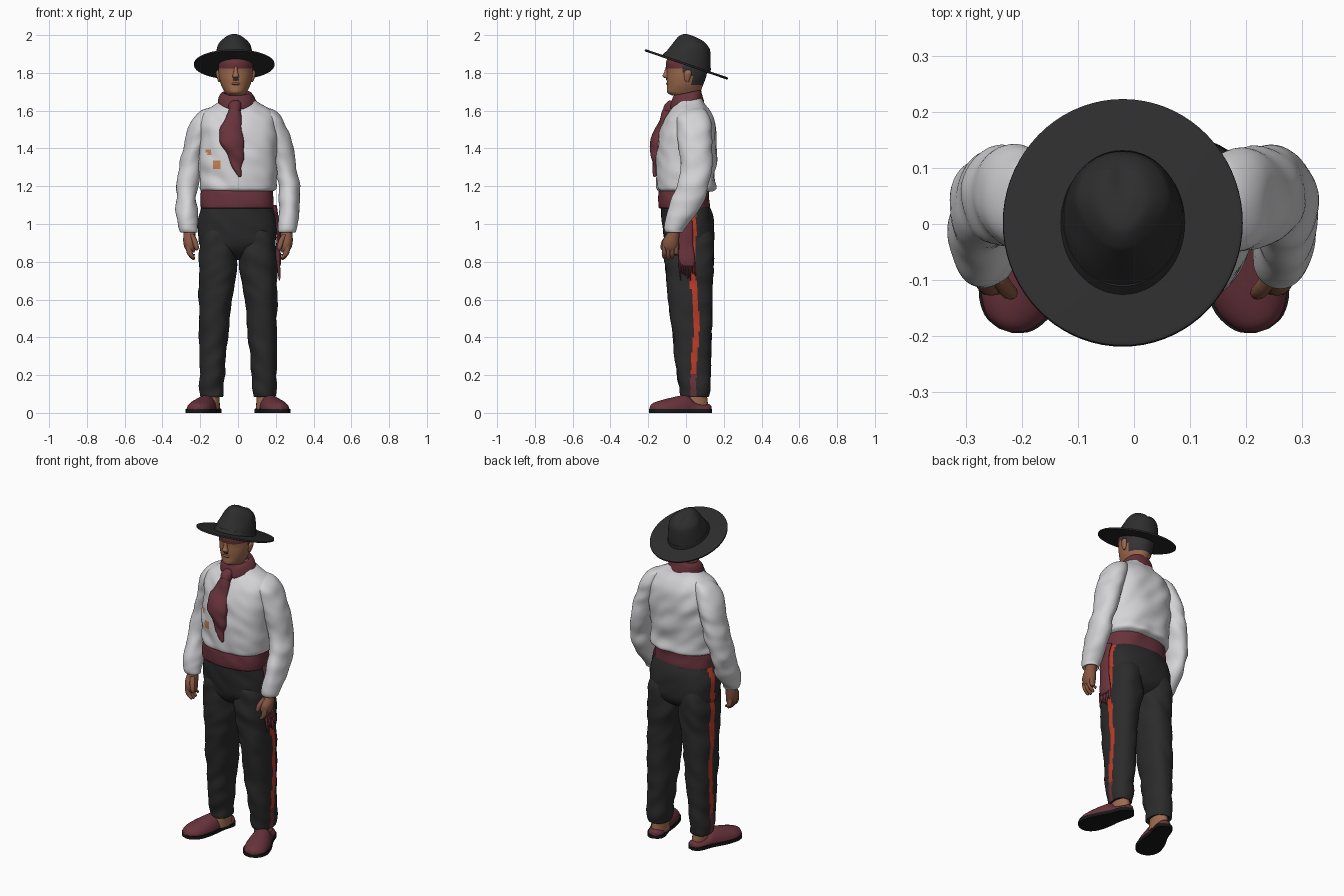
import bpy, bmesh, math
from mathutils import Vector, Matrix, noise


def material(name, r, g, b):
    m = bpy.data.materials.new(name)
    m.diffuse_color = (r, g, b, 1)
    return m


WHITE = material("shirt_white", 0.66, 0.66, 0.68)
BLACK = material("trouser_black", 0.024, 0.024, 0.025)
FELT = material("hat_felt", 0.026, 0.026, 0.027)
MAROON = material("maroon_cloth", 0.14, 0.033, 0.045)
SKIN = material("skin", 0.34, 0.145, 0.075)
HAND = material("hand_skin", 0.24, 0.095, 0.055)
RED = material("stripe_red", 0.5, 0.045, 0.022)
HAIR = material("hair_grey", 0.035, 0.032, 0.032)
SOLE = material("sole_black", 0.009, 0.009, 0.009)
PATCH = material("patch_orange", 0.55, 0.22, 0.09)


def skin(name, rings, mats, rule=None, angle=50):
    """Bridge rings of points, cap both ends, colour faces by rule."""
    bm = bmesh.new()
    vs = [[bm.verts.new(p) for p in r] for r in rings]
    n = len(vs[0])
    for a, b in zip(vs, vs[1:]):
        for i in range(n):
            j = (i + 1) % n
            bm.faces.new((a[i], a[j], b[j], b[i]))
    bm.faces.new(vs[0][::-1])
    bm.faces.new(vs[-1])
    bmesh.ops.recalc_face_normals(bm, faces=bm.faces)
    if rule:
        for f in bm.faces:
            f.material_index = rule(f.calc_center_median())
    me = bpy.data.meshes.new(name)
    bm.to_mesh(me)
    bm.free()
    for m in mats:
        me.materials.append(m)
    me.shade_smooth()
    me.set_sharp_from_angle(angle=math.radians(angle))
    ob = bpy.data.objects.new(name, me)
    bpy.context.collection.objects.link(ob)
    return ob


def smooth_rows(rows, sub):
    """Catmull-Rom interpolation between key rows."""
    out = []
    for i in range(len(rows) - 1):
        p = [rows[max(i - 1, 0)], rows[i], rows[i + 1], rows[min(i + 2, len(rows) - 1)]]
        for k in range(sub):
            t = k / sub
            out.append([0.5 * (2 * b + (c - a) * t + (2 * a - 5 * b + 4 * c - d) * t * t
                               + (3 * b - a - 3 * c + d) * t ** 3) for a, b, c, d in zip(*p)])
    return out + [list(rows[-1])]


def loft(name, rows, *mats, rule=None, n=48, sub=5, e=2.0, wrinkle=0, tilt=0, side=1, angle=50):
    """Rows are (z, centre x, y front, y back, half width)."""
    rings = []
    for z, cx, y0, y1, rx in smooth_rows(rows, sub):
        ring, cy, ry = [], (y0 + y1) / 2, (y1 - y0) / 2
        for i in range(n):
            a = 2 * math.pi * i / n
            c, s = math.cos(a), math.sin(a)
            x = math.copysign(abs(c) ** (2 / e), c) * rx
            y = math.copysign(abs(s) ** (2 / e), s) * ry
            w = wrinkle * noise.noise(Vector((9 * (x + cx * side), 9 * y, 14 * z + 8 * x * side)))
            y += cy + s * w
            ring.append((side * cx + x + c * w, y, z + tilt * y))
        rings.append(ring)
    return skin(name, rings, mats, rule, angle)


# shirt body with two small patches
def patch_rule(c):
    a = abs(c.x + 0.112) < 0.02 and abs(c.z - 1.31) < 0.018
    b = abs(c.x + 0.155) < 0.012 and abs(c.z - 1.38) < 0.01
    return int(c.y < 0 and (a or b))


loft("shirt_body", [(1.172, 0, -.14, .14, .185), (1.19, 0, -.155, .162, .203), (1.25, 0, -.156, .153, .204),
                    (1.35, 0, -.155, .158, .205), (1.45, 0, -.145, .163, .208), (1.54, 0, -.118, .15, .205),
                    (1.595, 0, -.085, .128, .18), (1.635, 0, -.06, .1, .12), (1.665, 0, -.05, .085, .08)],
     WHITE, PATCH, rule=patch_rule, n=80, sub=7, e=2.4, wrinkle=.011)


# trousers: hips, then legs, with a red stripe down each outer side, maroon at the ankle
def stripe(c):
    centre = .038 + .018 * math.exp(-((c.z - .45) / .16) ** 2)
    if abs(c.x) > .165 and abs(c.y - centre) < .0155:
        return 2 if c.z < .2 else 1
    return 0


loft("trouser_hips", [(1.10, -.004, -.13, .12, .188), (1.04, -.004, -.128, .142, .204), (.95, -.005, -.12, .15, .208),
                      (.89, -.004, -.108, .145, .2), (.85, 0, -.08, .12, .17), (.82, 0, -.035, .075, .11),
                      (.81, 0, 0, .04, .05)],
     BLACK, RED, rule=stripe, n=100, e=2.4, wrinkle=.006)
loft("sash", [(1.083, -.004, -.135, .118, .186), (1.09, -.004, -.143, .124, .194), (1.14, -.004, -.147, .122, .192),
              (1.18, -.004, -.144, .123, .188), (1.19, -.004, -.13, .11, .175)],
     MAROON, n=64, e=2.5, wrinkle=.008)

for s, tag in ((1, "left"), (-1, "right")):
    loft("trouser_leg_" + tag, [(.99, .1, -.09, .12, .08), (.92, .103, -.112, .146, .096), (.8, .105, -.111, .147, .102),
                                (.7, .112, -.104, .141, .095), (.6, .12, -.094, .139, .087), (.4, .13, -.07, .136, .076),
                                (.25, .137, -.055, .131, .068), (.13, .14, -.035, .126, .062),
                                (.085, .14, -.025, .12, .06), (.09, .14, -.01, .105, .05)],
         BLACK, RED, MAROON, rule=stripe, n=88, sub=6, e=2.3, wrinkle=.010, side=s)

    # sleeve with gathered cuff
    loft("sleeve_" + tag, [(1.617, .13, .015, .075, .02), (1.6, .15, -.02, .105, .05), (1.555, .175, -.045, .128, .064),
                           (1.48, .203, -.045, .137, .068), (1.4, .228, -.037, .14, .066), (1.3, .25, -.034, .135, .062),
                           (1.2, .27, -.052, .122, .057), (1.12, .273, -.078, .098, .055), (1.05, .27, -.1, .06, .055),
                           (1.0, .265, -.112, .015, .056), (.97, .26, -.114, -.012, .05), (.955, .258, -.105, -.02, .043),
                           (.965, .258, -.095, -.03, .035)],
         WHITE, n=48, sub=6, wrinkle=.012, side=s)

    # hand: palm, fingers, thumb
    loft("palm_" + tag, [(.99, .258, -.09, -.03, .028), (.95, .257, -.1, -.034, .031), (.91, .257, -.124, -.037, .033),
                         (.875, .253, -.127, -.042, .03), (.85, .248, -.115, -.05, .018)], HAND, n=24, side=s)
    for i in range(4):
        y = -.115 + .021 * i
        tip = (.815, .81, .815, .83)[i]
        loft(f"finger_{i + 1}_{tag}", [(.9, .26, y - .009, y + .009, .01), (.87, .26, y - .012, y + .012, .016),
                                       (.84, .253, y - .012, y + .012, .015), (tip + .01, .24, y - .01, y + .01, .012),
                                       (tip, .236, y - .004, y + .004, .004)], HAND, n=12, sub=3, side=s)
    loft("thumb_" + tag, [(.945, .245, -.105, -.075, .013), (.91, .229, -.128, -.1, .015),
                          (.875, .22, -.135, -.11, .013), (.86, .218, -.127, -.118, .004)], HAND, n=12, sub=3, side=s)

    # ankle and shoe, toes turned outwards
    loft("ankle_" + tag, [(.02, .135, -.02, .115, .04), (.06, .137, -.02, .115, .04), (.16, .139, .0, .1, .038)],
         SKIN, n=24, side=s)
    turn = Matrix.Translation((s * .137, .09, 0)) @ Matrix.Rotation(s * math.radians(18), 4, 'Z')
    upper = smooth_rows([(-.295, .008, .012), (-.28, .04, .032), (-.24, .064, .047), (-.18, .068, .062),
                         (-.12, .06, .074), (-.085, .052, .073), (-.05, .048, .04), (0, .046, .03),
                         (.03, .034, .03), (.045, .01, .02)], 4)
    rings = [[turn @ Vector((w * math.cos(a), y, .018 + max(0, math.sin(a)) * h))
              for a in [2 * math.pi * i / 28 for i in range(28)]] for y, w, h in upper]
    skin("shoe_" + tag, rings, [MAROON])
    half = [(w + .005, y) for y, w, h in upper]
    outline = half + [(-w, y) for w, y in reversed(half)]
    skin("sole_" + tag, [[turn @ Vector((x, y, z)) for x, y in outline] for z in (0, .02)], [SOLE], angle=40)

    # ear
    loft("ear_" + tag, [(1.752, .086 - s * .012, .0, .012, .004), (1.765, .088 - s * .012, -.008, .02, .009),
                        (1.8, .093 - s * .012, -.01, .03, .012), (1.815, .092 - s * .012, .0, .022, .005)],
         SKIN, n=14, side=s)

# sash tail with fringe on one hip
loft("sash_tail", [(1.1, .19, -.035, .03, .012), (1.0, .21, -.04, .035, .012), (.88, .212, -.04, .042, .013),
                   (.79, .213, -.038, .045, .013), (.775, .213, -.03, .04, .006)], MAROON, n=32, wrinkle=.008)
for i in range(7):
    y = -.034 + .013 * i
    loft(f"fringe_{i + 1}", [(.8, .213, y - .007, y + .007, .008), (.75, .217, y - .003, y + .007, .008),
                             (.7 + .012 * (i * 3 % 4), .22, y + .004, y + .009, .003)], MAROON, n=8, sub=2)


# head: face, headband and hair on one form
def head_rule(c):
    if c.z > 1.735 and c.y > .032 or c.z > 1.8 and c.y > -.015 and abs(c.x + .012) > .07:
        return 1
    return 2 if c.z > 1.822 else 0


HX = -.012
loft("head", [(1.6, HX, -.04, .07, .058), (1.67, HX, -.05, .075, .06), (1.683, HX, -.08, .075, .05),
              (1.698, HX, -.1, .078, .058), (1.73, HX, -.1, .088, .075), (1.77, HX, -.102, .104, .087),
              (1.81, HX, -.102, .112, .092), (1.85, HX, -.107, .112, .092), (1.885, HX, -.095, .1, .083)],
     SKIN, HAIR, MAROON, rule=head_rule, n=56, sub=6)
loft("nose", [(1.83, HX, -.108, -.09, .008), (1.8, HX, -.117, -.09, .012), (1.783, HX, -.124, -.09, .018),
              (1.772, HX, -.112, -.09, .014)], SKIN, n=16, sub=4)
loft("moustache", [(1.759, HX, -.102, -.096, .014), (1.765, HX, -.107, -.09, .015), (1.774, HX, -.106, -.092, .01)],
     HAIR, n=16, sub=3)
loft("lips", [(1.736, HX, -.1, -.09, .014), (1.742, HX, -.106, -.09, .022), (1.75, HX, -.102, -.09, .014)],
     SKIN, n=16, sub=3)

# neckerchief: collar roll, knot and hanging end
loft("neck_scarf", [(1.61, -.006, -.07, .09, .09), (1.63, -.006, -.085, .095, .102), (1.66, -.006, -.083, .09, .098),
                    (1.69, -.006, -.07, .083, .082), (1.69, -.006, -.055, .08, .066), (1.66, -.006, -.045, .075, .06)],
     MAROON, n=48, tilt=.2, wrinkle=.012)
loft("scarf_knot", [(1.655, -.01, -.09, -.05, .015), (1.635, -.012, -.112, -.05, .03), (1.605, -.015, -.118, -.06, .028),
                    (1.585, -.018, -.11, -.07, .018)], MAROON, n=24, wrinkle=.01)
loft("scarf_end", [(1.61, -.018, -.115, -.075, .02), (1.56, -.025, -.138, -.09, .04), (1.5, -.033, -.163, -.105, .06),
                   (1.43, -.03, -.186, -.125, .06), (1.37, -.016, -.188, -.135, .046), (1.31, -.004, -.182, -.145, .028),
                   (1.265, .006, -.175, -.155, .012), (1.25, .01, -.17, -.163, .004)],
     MAROON, n=32, sub=6, wrinkle=.014)

# hat, built level and then tipped back
brim = loft("hat_brim", [(-.006, 0, -.225, .225, .206), (-.004, 0, -.232, .232, .213), (.004, 0, -.232, .232, .213),
                         (.006, 0, -.225, .225, .206)], FELT, n=72, sub=2)
crown = loft("hat_crown", [(0, 0, -.136, .132, .11), (.035, 0, -.121, .124, .103), (.1, 0, -.098, .1, .089),
                           (.125, 0, -.088, .084, .076), (.146, 0, -.068, .055, .05), (.153, 0, -.045, .025, .024),
                           (.154, 0, -.02, .0, .006)], FELT, n=56, sub=6, e=2.1)
band = loft("hat_band", [(.004, 0, -.138, .134, .111), (.025, 0, -.128, .129, .107)], FELT, n=56, sub=2)
# pinch the front of the crown and press a shallow crease towards its back
for v in crown.data.vertices:
    up = max(0, min(1, (v.co.z - .05) / .08))
    front = max(0, min(1, -v.co.y / .08))
    v.co.x *= 1 - .3 * up * front
    v.co.z -= .010 * up * math.exp(-(v.co.x / .02) ** 2 - ((v.co.y - .04) / .035) ** 2)
for part in (brim, crown, band):
    part.data.transform(Matrix.Translation((-.02, .002, 1.845)) @ Matrix.Rotation(math.radians(-19), 4, 'X'))
